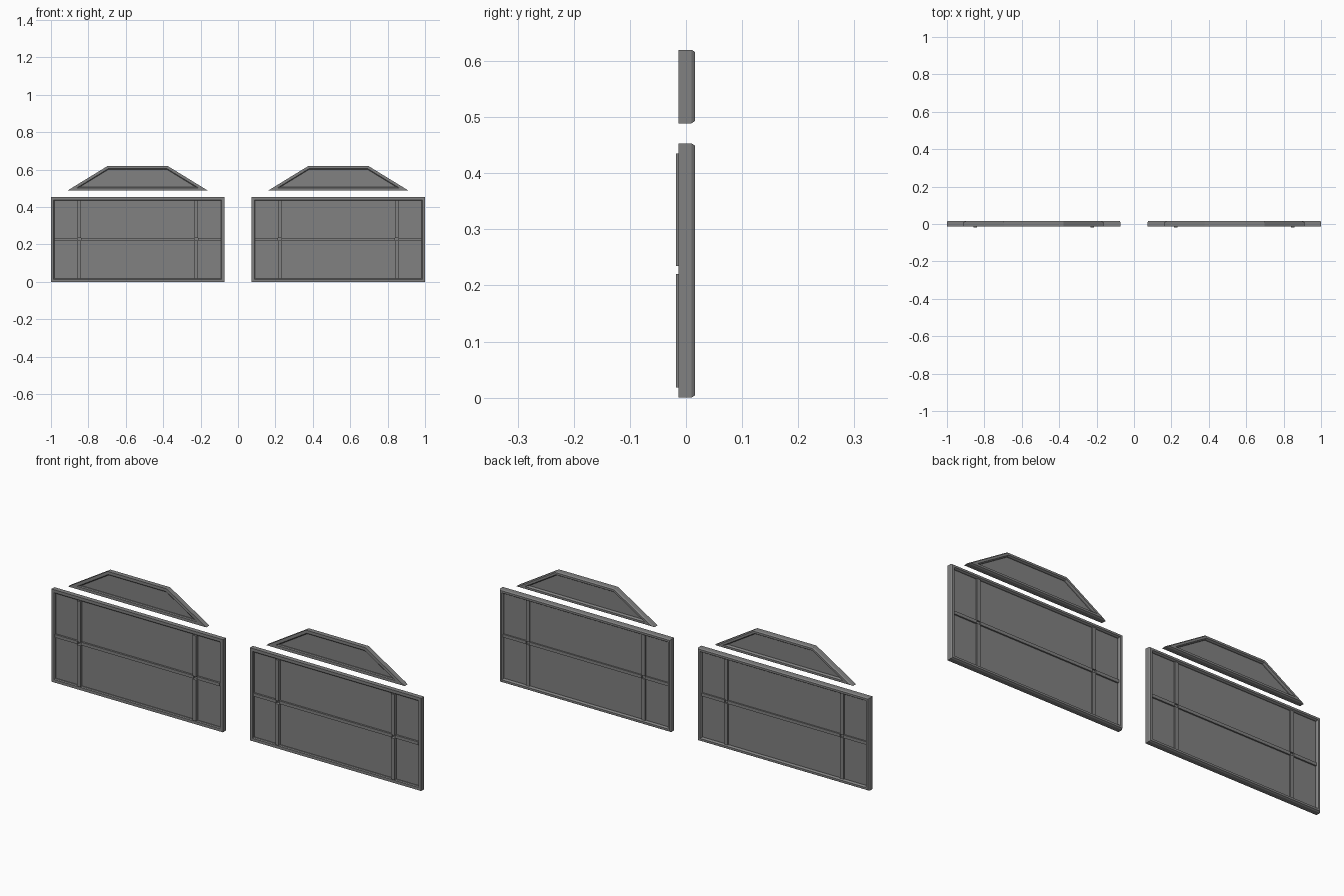
import bpy
import bmesh
from mathutils import Vector

if "Cube" in bpy.data.objects:
    bpy.data.objects.remove(bpy.data.objects["Cube"], do_unlink=True)

grey = bpy.data.materials.new("mid grey")
grey.use_nodes = True
grey.diffuse_color = (0.22, 0.22, 0.22, 1)
grey.node_tree.nodes["Principled BSDF"].inputs["Base Color"].default_value = grey.diffuse_color

FRONT, SHOULDER, BACK = -0.013, 0.010, 0.016   # frame depths
WIDTH, CHAMFER = 0.018, 0.004                  # frame face width
PANE = 0.003                                   # half pane thickness


def inset(outline, d):
    """Offset a counter-clockwise (x, z) outline inward by d."""
    result = []
    for i, p in enumerate(outline):
        a = (p - outline[i - 1]).normalized()
        b = (outline[(i + 1) % len(outline)] - p).normalized()
        na, nb = Vector((-a.y, a.x)), Vector((-b.y, b.x))
        result.append(p + (na + nb) * d / (1 + na.dot(nb)))
    return result


def finish(name, bm):
    bmesh.ops.recalc_face_normals(bm, faces=bm.faces)
    mesh = bpy.data.meshes.new(name)
    bm.to_mesh(mesh)
    bm.free()
    mesh.materials.append(grey)
    bpy.context.collection.objects.link(bpy.data.objects.new(name, mesh))


def make_frame(name, outline):
    """Sweep the chamfered moulding section around the outline."""
    section = [(0, FRONT), (0, SHOULDER), (CHAMFER, BACK), (WIDTH - CHAMFER, BACK),
               (WIDTH, SHOULDER), (WIDTH, FRONT + CHAMFER), (WIDTH - CHAMFER, FRONT)]
    bm = bmesh.new()
    rings = [[bm.verts.new((p.x, y, p.y)) for p in inset(outline, d)] for d, y in section]
    for k, ring in enumerate(rings):
        before = rings[k - 1]
        for i in range(len(ring)):
            bm.faces.new((before[i - 1], before[i], ring[i], ring[i - 1]))
    finish(name, bm)


def make_pane(name, outline):
    bm = bmesh.new()
    edge = inset(outline, WIDTH / 2)
    face = bm.faces.new([bm.verts.new((p.x, -PANE, p.y)) for p in edge])
    moved = bmesh.ops.extrude_face_region(bm, geom=[face], use_keep_orig=True)["geom"]
    bmesh.ops.translate(bm, vec=(0, 2 * PANE, 0),
                        verts=[v for v in moved if isinstance(v, bmesh.types.BMVert)])
    finish(name, bm)


def make_bar(name, x0, x1, y0, y1, z0, z1):
    bm = bmesh.new()
    bmesh.ops.create_cube(bm, size=1)
    bmesh.ops.scale(bm, vec=(x1 - x0, y1 - y0, z1 - z0), verts=bm.verts)
    bmesh.ops.translate(bm, vec=((x0 + x1) / 2, (y0 + y1) / 2, (z0 + z1) / 2), verts=bm.verts)
    finish(name, bm)


HALF, TOP = 0.4635, 0.453
MID, GAP, BAR = 0.2275, 0.0075, 0.009
for side, cx in (("right", -0.5365), ("left", 0.5365)):
    # Main rectangular window
    lower = [Vector((cx + x, z)) for x, z in
             ((-HALF, 0), (HALF, 0), (HALF, TOP), (-HALF, TOP))]
    make_frame(side + "_window_frame", lower)
    make_pane(side + "_window_pane", lower)

    # Trapezoid window above
    upper = [Vector((cx + x, z)) for x, z in
             ((-0.374, 0.489), (0.374, 0.489), (0.16, 0.62), (-0.16, 0.62))]
    make_frame(side + "_upper_frame", upper)
    make_pane(side + "_upper_pane", upper)

    # Glazing bars: uprights split around the cross bar
    for end, bx in (("outer", -0.313), ("inner", 0.313)):
        for level, z0, z1 in (("lower", WIDTH, MID - GAP), ("upper", MID + GAP, TOP - WIDTH)):
            make_bar(f"{side}_{end}_{level}_upright", cx + bx - BAR, cx + bx + BAR,
                     -0.018, SHOULDER, z0, z1)
    inner = HALF - WIDTH
    for i, (x0, x1) in enumerate(((-inner, -0.313 - BAR), (-0.313 + BAR, 0.313 - BAR),
                                  (0.313 + BAR, inner))):
        make_bar(f"{side}_cross_bar_{i + 1}", cx + x0, cx + x1, -0.012, SHOULDER,
                 MID - GAP, MID + GAP)
